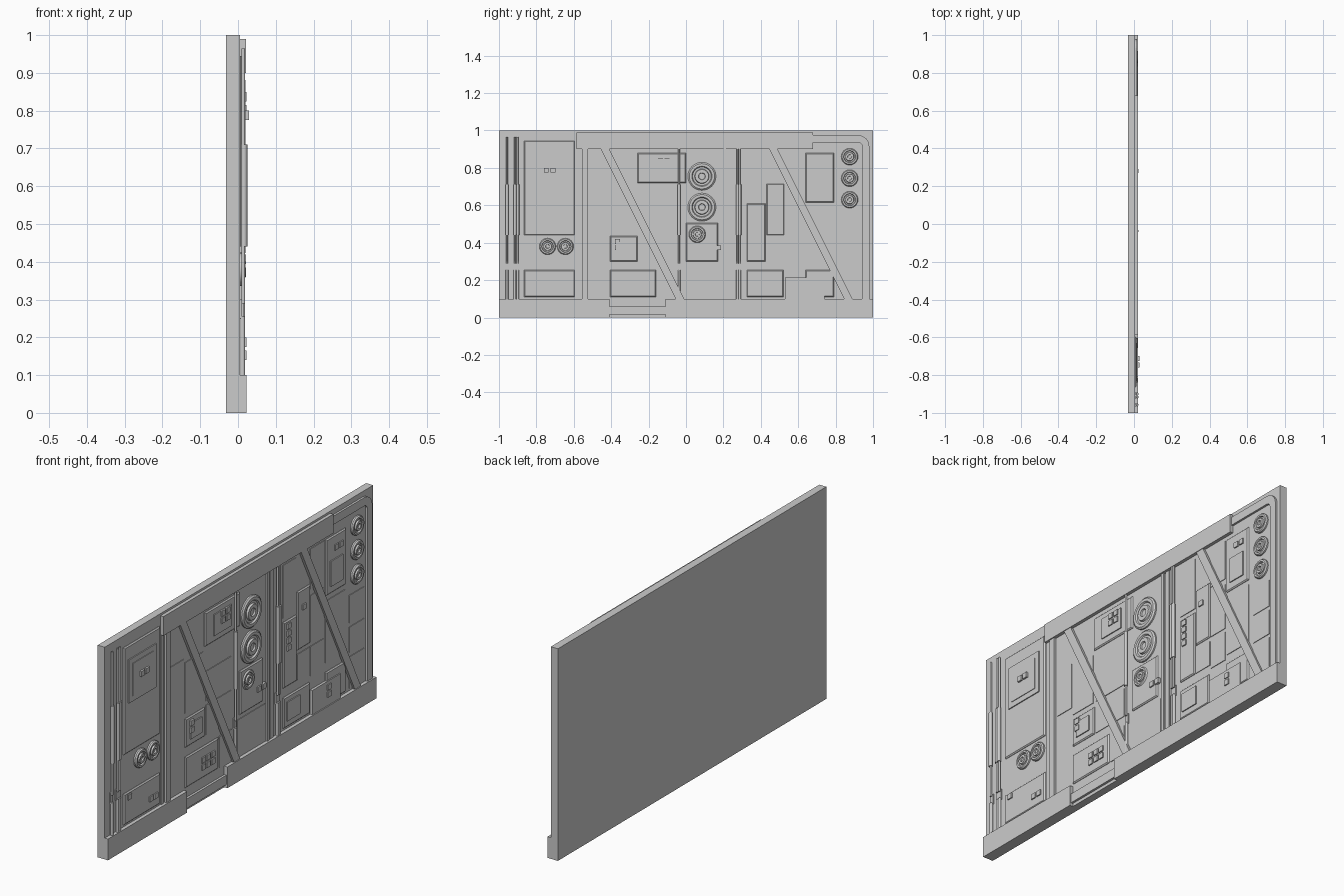
import bpy, bmesh, math
from mathutils import Vector

FACE = 0.005  # front surface of the backing slab (faces +x)


def finish(name, bm, smooth=False):
    bmesh.ops.recalc_face_normals(bm, faces=bm.faces)
    me = bpy.data.meshes.new(name)
    bm.to_mesh(me)
    bm.free()
    ob = bpy.data.objects.new(name, me)
    bpy.context.collection.objects.link(ob)
    if smooth:
        bpy.ops.object.select_all(action='DESELECT')
        ob.select_set(True)
        bpy.context.view_layer.objects.active = ob
        bpy.ops.object.shade_smooth_by_angle(angle=math.radians(35))
    return ob


def prism(name, outline, x0, x1, bevel=0):
    """Extrude a y-z outline along x, optionally sloping its front rim."""
    bm = bmesh.new()
    f = bm.faces.new([bm.verts.new((x0, y, z)) for y, z in outline])
    r = bmesh.ops.extrude_face_region(bm, geom=[f])
    vs = [g for g in r['geom'] if isinstance(g, bmesh.types.BMVert)]
    bmesh.ops.translate(bm, verts=vs, vec=(x1 - x0, 0, 0))
    if bevel:
        es = [e for e in bm.edges if all(abs(v.co.x - x1) < 1e-6 for v in e.verts)]
        bmesh.ops.bevel(bm, geom=es, offset=bevel, segments=1, affect='EDGES')
    return finish(name, bm)


def plate(name, y0, y1, z0, z1, x1, x0=0.0, bevel=0):
    return prism(name, [(y0, z0), (y1, z0), (y1, z1), (y0, z1)], x0, x1, bevel)


def dial(name, y, z, r):
    """Stepped round fitting turned about the x axis."""
    prof = [(1, 0.003), (1, 0.012), (0.9, 0.018), (0.72, 0.018), (0.66, 0.011),
            (0.52, 0.011), (0.48, 0.020), (0.25, 0.020), (0.22, 0.013), (0, 0.013)]
    bm = bmesh.new()
    vs = [bm.verts.new((x, y + k * r, z)) for k, x in prof]
    es = [bm.edges.new(p) for p in zip(vs, vs[1:])]
    bmesh.ops.spin(bm, geom=vs + es, cent=(0, y, z), axis=(1, 0, 0),
                   angle=2 * math.pi, steps=32)
    bmesh.ops.remove_doubles(bm, verts=bm.verts, dist=1e-5)
    finish(name, bm, True)


def pipe(name, y, z0, z1, r, x):
    bm = bmesh.new()
    bmesh.ops.create_cone(bm, cap_ends=True, segments=12, radius1=r, radius2=r, depth=z1 - z0)
    bmesh.ops.translate(bm, verts=bm.verts, vec=(x, y, (z0 + z1) / 2))
    finish(name, bm, True)


# backing slab
plate("backing_slab", -1, 1, 0, 1, FACE, -0.032)

# base beam with a lowered, recessed section
plate("base_beam_left", -1, -0.41, 0, 0.1, 0.022)
plate("base_beam_right", -0.11, 1, 0, 0.1, 0.022)
plate("base_beam_recess", -0.41, -0.11, 0.015, 0.06, 0.016)

# header
plate("header", -0.585, 0.68, 0.9, 0.99, 0.021)

# rounded conduit running from the header down the far edge
outer = [(0.68, 0.975)]
inner = [(0.68, 0.935)]
for i in range(9):
    a = math.pi / 2 * (1 - i / 8)
    c, s = math.cos(a), math.sin(a)
    outer.append((0.92 + 0.06 * c, 0.915 + 0.06 * s))
    inner.append((0.92 + 0.022 * c, 0.915 + 0.02 * s))
outer.append((0.98, 0.1))
inner.append((0.942, 0.1))
bm = bmesh.new()
rows = [[bm.verts.new((x, *p)) for p in pts]
        for pts, x in ((outer, 0), (outer, 0.015), (inner, 0.015), (inner, 0))]
for a, b in zip(rows, rows[1:] + rows[:1]):
    for i in range(len(a) - 1):
        bm.faces.new((a[i], a[i + 1], b[i + 1], b[i]))
for i in (0, -1):
    bm.faces.new([r[i] for r in rows])
finish("corner_conduit", bm)

# full-height ribs
for i, (y0, y1, x) in enumerate([(-0.555, -0.525, 0.016), (-0.585, -0.565, 0.009),
                                 (0.2, 0.215, 0.013), (0.225, 0.25, 0.009)]):
    plate(f"rib_{i}", y0, y1, 0.1, 0.9, x)

# diagonal struts
for i, (ya, yb) in enumerate([(-0.455, -0.055), (0.445, 0.845)]):
    prism(f"diagonal_strut_{i}", [(ya, 0.9), (yb, 0.1), (yb + 0.045, 0.1), (ya + 0.045, 0.9)],
          0, 0.018)

# thin background plates
thin = [(-0.515, -0.415, 0.5, 0.72), (-0.405, -0.27, 0.46, 0.7), (-0.25, -0.06, 0.46, 0.6),
        (-0.25, -0.06, 0.3, 0.44), (-0.15, -0.06, 0.11, 0.255), (-0.015, 0.19, 0.11, 0.28),
        (0.325, 0.425, 0.63, 0.88), (0.43, 0.525, 0.3, 0.42), (0.53, 0.63, 0.44, 0.66),
        (0.53, 0.63, 0.28, 0.42), (0.64, 0.79, 0.3, 0.59), (0.82, 0.93, 0.42, 0.55),
        (0.82, 0.93, 0.28, 0.4), (0.82, 0.93, 0.11, 0.26), (0.53, 0.63, 0.69, 0.88)]
for i, p in enumerate(thin):
    plate(f"thin_plate_{i}", *p, 0.008)

# raised panels with sloped rims
panels = [(-0.865, -0.595, 0.44, 0.945), (-0.865, -0.595, 0.11, 0.255),
          (-0.26, 0, 0.72, 0.88), (-0.405, -0.26, 0.3, 0.435), (-0.405, -0.16, 0.11, 0.255),
          (0, 0.17, 0.3, 0.505), (0.325, 0.425, 0.3, 0.61), (0.43, 0.525, 0.44, 0.715),
          (0.325, 0.52, 0.11, 0.255), (0.64, 0.79, 0.615, 0.88), (0.64, 0.79, 0.11, 0.255)]
for i, p in enumerate(panels):
    plate(f"raised_panel_{i}", *p, 0.012, bevel=0.005)

# smaller plates on top of the panels
insets = [(-0.835, -0.63, 0.675, 0.88), (-0.81, -0.655, 0.70, 0.855), (-0.2, -0.07, 0.75, 0.85),
          (-0.375, -0.29, 0.33, 0.405), (0.345, 0.44, 0.14, 0.23), (0.67, 0.76, 0.65, 0.77)]
for i, p in enumerate(insets):
    plate(f"inset_plate_{i}", *p, 0.017 if i != 1 else 0.02)
plate("low_step_plate", 0.53, 0.74, 0.1, 0.215, 0.017)

# push buttons: y, z, columns, rows, height
for y, z, nc, nr, x in [(-0.76, 0.775, 2, 1, 0.029), (-0.68, 0.15, 2, 1, 0.018),
                        (-0.84, 0.22, 1, 1, 0.018), (-0.38, 0.36, 1, 2, 0.021),
                        (-0.29, 0.15, 3, 2, 0.018), (-0.15, 0.79, 2, 2, 0.022),
                        (0.345, 0.47, 1, 4, 0.018), (0.64, 0.14, 1, 2, 0.022),
                        (0.70, 0.81, 2, 1, 0.018), (0.125, 0.36, 2, 1, 0.018),
                        (0.46, 0.62, 1, 1, 0.018)]:
    for c in range(nc):
        for r in range(nr):
            yy, zz = y + c * 0.035, z + r * 0.034
            plate("button", yy, yy + 0.026, zz, zz + 0.025, x)

# round dials
for i, d in enumerate([(0.085, 0.755, 0.075), (0.085, 0.59, 0.075), (0.06, 0.445, 0.045),
                       (0.875, 0.86, 0.045), (0.875, 0.745, 0.045), (0.875, 0.63, 0.045),
                       (-0.74, 0.38, 0.044), (-0.645, 0.38, 0.044)]):
    dial(f"dial_{i}", *d)

# pipe groups with thicker sleeves and lower continuations
for y, top in [(-0.957, 0.965), (-0.915, 0.965), (-0.9, 0.965),
               (-0.037, 0.9), (0.275, 0.9), (0.287, 0.9)]:
    pipe("pipe", y, 0.29, top, 0.005, 0.014)
    pipe("pipe_sleeve", y, 0.44, 0.71, 0.0085, 0.016)
    pipe("lower_pipe", y, 0.1, 0.255, 0.007, 0.012)
    plate("pipe_clip", y - 0.009, y + 0.009, 0.25, 0.3, 0.011)
